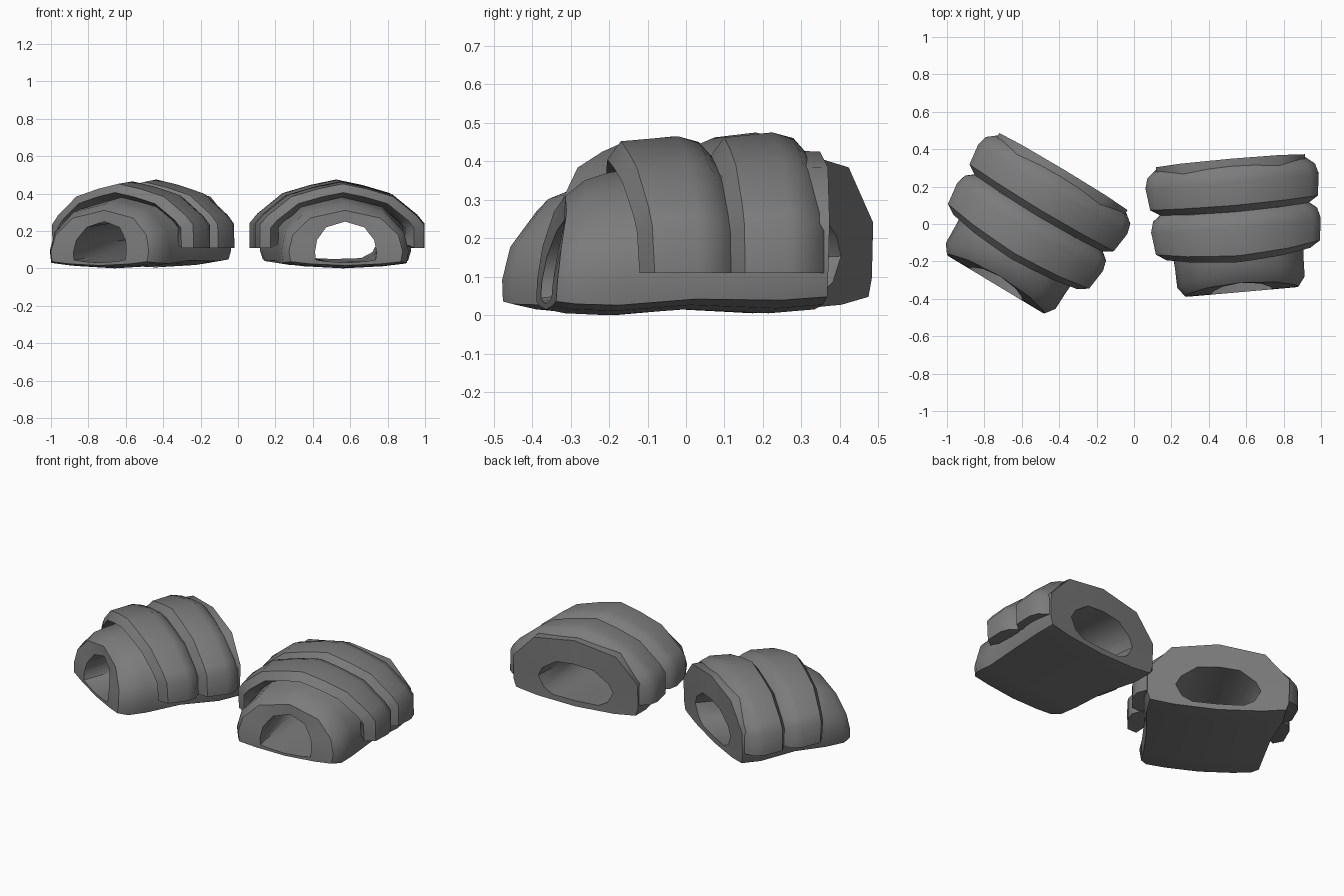
import bpy, bmesh, math
from mathutils import Matrix, Vector

old = bpy.data.objects.get("Cube")
if old:
    bpy.data.objects.remove(old, do_unlink=True)

grey = bpy.data.materials.new("dark_steel_grey")
grey.use_nodes = True
COLOR = (0.2, 0.2, 0.2, 1)
grey.diffuse_color = COLOR
grey.node_tree.nodes["Principled BSDF"].inputs["Base Color"].default_value = COLOR


def mirrored(half, closed):
    left = [(-u, v) for u, v in reversed(half)]
    return half + (left[1:-1] if closed else left[1:])


# Unit cross-sections: sleeve front, sleeve rear, hole and band
FRONT = mirrored([(0, 0), (.62, .03), (.97, .07), (1, .26), (.93, .55), (.62, .86), (0, 1)], True)
REAR = mirrored([(0, 0), (.62, .03), (.96, .08), (1, .2), (1, .55), (.66, .9), (0, 1)], True)
HOLE = mirrored([(0, 0), (.6, .02), (.85, .16), (1, .45), (.88, .68), (.5, .95), (0, 1)], True)
ARCH = mirrored([(1, 0), (1, .36), (.91, .5), (.62, .8), (.3, .92), (0, 1)], False)


def section(profile, y, half_width, bottom, top, lean=0):
    """One ring of points, leaning back toward its top."""
    return [Vector((u * half_width, y + lean * v * v, bottom + v * (top - bottom)))
            for u, v in profile]


def loft(name, rings, place, around):
    """Skin a closed chain of rings; around also closes each ring."""
    bm = bmesh.new()
    grid = [[bm.verts.new(p) for p in ring] for ring in rings]
    n = len(rings[0])
    for i, ring in enumerate(grid):
        nxt = grid[(i + 1) % len(grid)]
        for j in range(n if around else n - 1):
            k = (j + 1) % n
            bm.faces.new((ring[j], ring[k], nxt[k], nxt[j]))
    if not around:
        bm.faces.new([r[0] for r in grid])
        bm.faces.new([r[-1] for r in grid])
    bmesh.ops.recalc_face_normals(bm, faces=bm.faces)
    mesh = bpy.data.meshes.new(name)
    bm.to_mesh(mesh)
    bm.free()
    mesh.materials.append(grey)
    obj = bpy.data.objects.new(name, mesh)
    bpy.context.collection.objects.link(obj)
    obj.matrix_world = place
    bpy.ops.object.select_all(action="DESELECT")
    obj.select_set(True)
    bpy.context.view_layer.objects.active = obj
    bpy.ops.object.shade_smooth_by_angle(angle=math.radians(45))


def bracer(side, x, y, turn):
    place = Matrix.Translation((x, y, 0)) @ Matrix.Rotation(math.radians(turn), 4, "Z")

    # Hollow sleeve: outside front to back, then inside back to front
    loft(side + "_sleeve", [
        section(FRONT, -.36, .305, .015, .31, .05),
        section(FRONT, -.31, .342, .005, .35, .05),
        section(FRONT, -.20, .345, 0, .37),
        section(FRONT, 0, .36, .015, .40),
        section(REAR, .22, .40, .005, .43),
        section(REAR, .34, .40, .015, .425, .015),
        section(HOLE, .34, .24, .05, .28, .015),
        section(HOLE, 0, .21, .035, .26),
        section(FRONT, -.36, .165, .03, .25, .05),
    ], place, True)

    # Two overlapping armour bands, each with a bevelled front lip
    for label, y0, grow, lean in (("front", -.15, 0, -.05), ("rear", .085, .01, -.015)):
        loft(f"{side}_{label}_band", [
            section(ARCH, y0, .385 + grow, .11, .405 + grow, lean),
            section(ARCH, y0 + .035, .44 + grow, .11, .452 + grow, lean),
            section(ARCH, y0 + .15, .455 + grow, .11, .465 + grow, lean / 3),
            section(ARCH, y0 + .205, .44 + grow, .11, .45 + grow, lean / 3),
            section(ARCH, y0 + .245, .39 + grow, .11, .405 + grow, lean / 3),
            section(ARCH, y0 + .15, .34, .13, .37),
            section(ARCH, y0 + .04, .34, .13, .37),
        ], place, False)


bracer("left", .545, -.005, 5)
bracer("right", -.555, -.015, -31)
